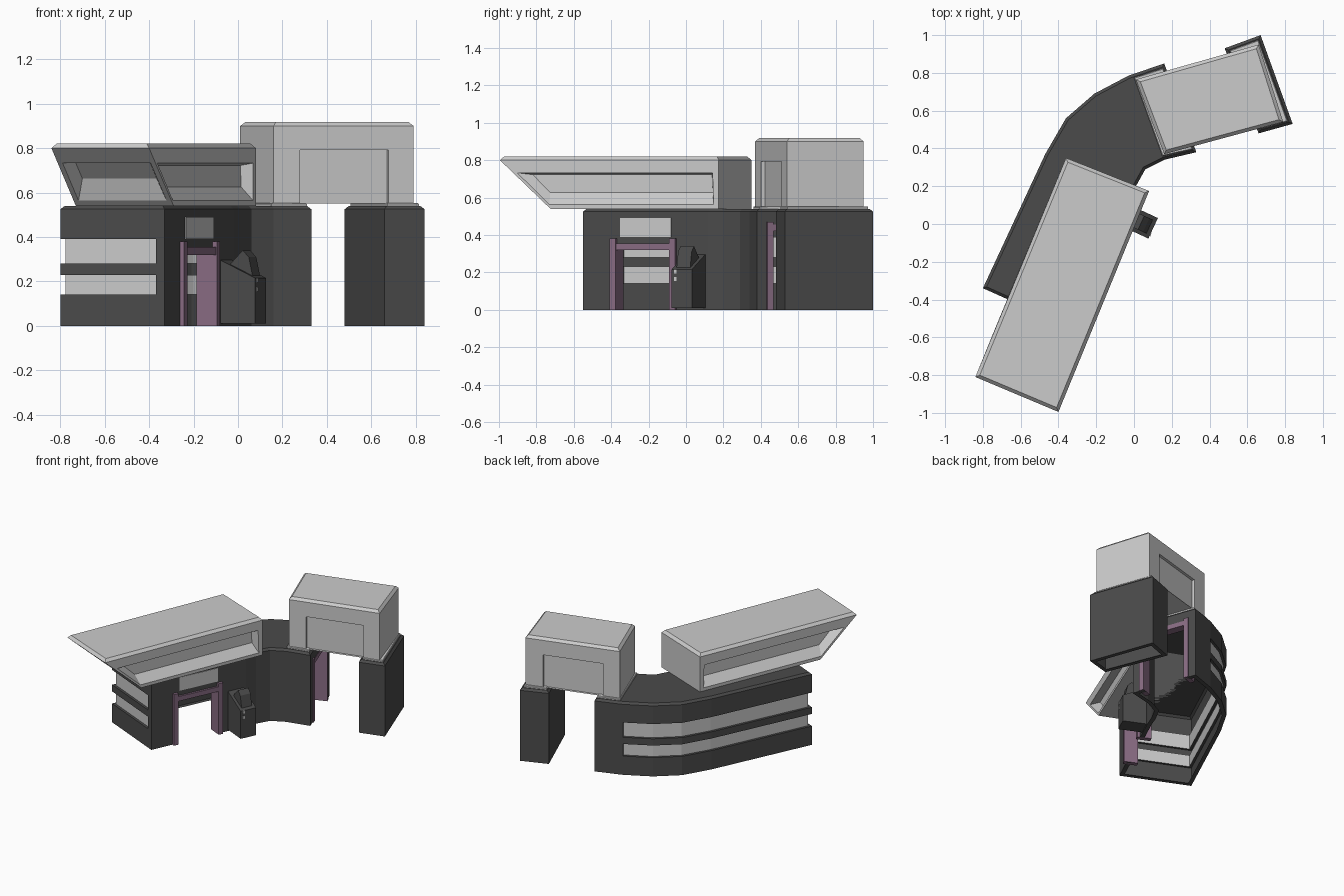
import bpy, bmesh
from mathutils import Vector as V

if "Cube" in bpy.data.objects:
    bpy.data.objects.remove(bpy.data.objects["Cube"])


def material(name, rgb):
    m = bpy.data.materials.new(name)
    m.diffuse_color = (*rgb, 1)
    m.use_nodes = True
    m.node_tree.nodes["Principled BSDF"].inputs["Base Color"].default_value = m.diffuse_color
    return m


DARK = material("dark_panel", (0.07, 0.07, 0.07))
PINK = material("mauve_frame", (0.25, 0.15, 0.23))


def build(name, polys, mat=None):
    bm = bmesh.new()
    for p in polys:
        bm.faces.new([bm.verts.new(c) for c in p])
    bmesh.ops.remove_doubles(bm, verts=bm.verts, dist=0.0005)
    me = bpy.data.meshes.new(name)
    bm.to_mesh(me)
    bm.free()
    ob = bpy.data.objects.new(name, me)
    bpy.context.collection.objects.link(ob)
    if mat:
        me.materials.append(mat)
    return ob


def offset(pts, d):
    """Mitred inward offset of a counter-clockwise outline."""
    out = []
    for i, p in enumerate(pts):
        a, p, b = V(pts[i - 1]), V(p), V(pts[(i + 1) % len(pts)])
        e, f = (p - a).normalized(), (b - p).normalized()
        n, m = V((-e.y, e.x)), V((-f.y, f.x))
        out.append(tuple(p + (n + m) * d / (1 + n.dot(m))))
    return out


def at(pts, z):
    return [V((p[0], p[1], z)) for p in pts]


def bridge(lo, hi, skip=()):
    n = len(lo)
    return [[lo[i], lo[(i + 1) % n], hi[(i + 1) % n], hi[i]] for i in range(n) if i not in skip]


def recess(quad, outer, inner, depth):
    """Wall quad with a sunken panel; outer/inner are (u0, u1, v0, v1)."""
    a, b, c, d = quad
    n = (b - a).cross(d - a).normalized()

    def ring(r, k):
        return [a.lerp(b, u).lerp(d.lerp(c, u), v) - n * k
                for u, v in ((r[0], r[2]), (r[1], r[2]), (r[1], r[3]), (r[0], r[3]))]
    o, i = ring(outer, 0), ring(inner, depth)
    skip = (0,) if outer[2] == 0 else ()
    return bridge(quad, o, skip) + bridge(o, i) + [i]


def prism(name, pts, z0, z1, bevel, mat=None, hollow=False):
    a, b, c = at(pts, z0), at(pts, z1 - bevel), at(offset(pts, bevel), z1)
    base = bridge(at(offset(pts, 0.03), z0), a) if hollow else [a[::-1]]
    return build(name, bridge(a, b) + bridge(b, c) + [c] + base, mat)


def along(o, d, t, n, z):
    return V((o[0] + d[0] * t + d[1] * n, o[1] + d[1] * t - d[0] * n, z))


def wall_profile(name, o, d, t0, t1, prof, mat=None):
    """Extrude an (outward, z) profile along a wall from t0 to t1."""
    a = [along(o, d, t0, n, z) for n, z in prof]
    b = [along(o, d, t1, n, z) for n, z in prof]
    return build(name, bridge(b, a) + [b, a[::-1]], mat)


def wall_box(name, o, d, t0, t1, n0, n1, z0, z1, mat=None):
    return wall_profile(name, o, d, t0, t1, [(n0, z0), (n1, z0), (n1, z1), (n0, z1)], mat)


# Curved main building: footprint, counter-clockwise
W, WD = (-0.33, -0.55), (0.42, 0.907)
E, ED = (0.33, 0.38), (-0.34, 0.94)
foot = [W, along(W, WD, 0.2, 0, 0)[:2], along(W, WD, 0.515, 0, 0)[:2],
        (-0.02, 0.12), (0.01, 0.2), (0.06, 0.29), (0.16, 0.34), E,
        along(E, ED, 0.09, 0, 0)[:2], along(E, ED, 0.41, 0, 0)[:2],
        (0.16, 0.85), (-0.03, 0.785), (-0.21, 0.69), (-0.36, 0.56), (-0.47, 0.37),
        (-0.80, -0.34), (-0.37, -0.532)]
strip = range(11, 16)
levels = [0, 0.14, 0.23, 0.28, 0.32, 0.39, 0.44, 0.525]
walls = []
for k in range(len(levels) - 1):
    skip = set(strip) if k in (1, 3, 4) else set()
    if k < 4:
        skip.add(1)
    if k < 6:
        skip.add(8)
    walls += bridge(at(foot, levels[k]), at(foot, levels[k + 1]), skip)
top = at(offset(foot, 0.015), 0.54)
walls += bridge(at(foot, 0.525), top) + [top]
walls += bridge(at(offset(foot, 0.03), 0), at(foot, 0), (1, 8))
build("main_building", walls, DARK)

# Recessed wrap-around window strips with ledges
inset = offset(foot, 0.018)
for z0, z1 in ((0.14, 0.23), (0.28, 0.39)):
    lo, hi, gl, gh = at(foot, z0), at(foot, z1), at(inset, z0), at(inset, z1)
    rest = [i for i in range(len(foot)) if i not in strip]
    build("window_strip", bridge(gl, gh, rest))
    ends = [[lo[11], gl[11], gh[11], hi[11]], [gl[16], lo[16], hi[16], gh[16]]]
    build("window_ledge", bridge(lo, gl, rest) + bridge(gh, hi, rest) + ends, DARK)

# Portal frames: side entrance and passage door
for o, d, t0, t1, h, beam in ((W, WD, 0.165, 0.55, 0.38, 0.32), (E, ED, 0.055, 0.445, 0.47, 0.42)):
    out = 0.02 if o is W else 0.008
    wall_box("door_post", o, d, t0, t0 + 0.035, -0.08, out, 0, h, PINK)
    wall_box("door_post", o, d, t1 - 0.035, t1, -0.08, out, 0, h, PINK)
    wall_box("door_beam", o, d, t0 + 0.03, t1 - 0.03, -0.06, out - 0.005, beam, beam + 0.035, PINK)
wall_box("sign_panel", W, WD, 0.22, 0.52, -0.01, 0.004, 0.39, 0.49)

# Kiosk beside the entrance
wall_profile("kiosk_body", W, WD, 0.60, 0.72,
             [(-0.01, 0.01), (0.17, 0.01), (0.17, 0.215), (0.15, 0.225), (-0.01, 0.30)], DARK)
wall_profile("kiosk_hood", W, WD, 0.62, 0.70,
             [(0.03, 0.27), (0.15, 0.22), (0.13, 0.31), (0.10, 0.34)], DARK)
for z in (0.155, 0.195):
    wall_box("kiosk_button", W, WD, 0.615, 0.63, 0.165, 0.174, z, z + 0.02)

# Free-standing pillar and light plates under the bridge room
pillar = [(0.66, 0.48), (0.84, 0.53), (0.67, 1.0), (0.48, 0.93)]
prism("pillar", pillar, 0, 0.54, 0.015, DARK, hollow=True)
prism("pillar_plate", offset(pillar, 0.02), 0.53, 0.553, 0.004)
prism("building_plate", [(0.15, 0.36), (0.31, 0.395), (0.155, 0.825), (0.0, 0.775)], 0.53, 0.553, 0.004)

# Bridge room with shallow panels front and back
room = [(0.16, 0.37), (0.79, 0.54), (0.66, 0.95), (0.01, 0.765)]
lo, hi, cap = at(room, 0.55), at(room, 0.90), at(offset(room, 0.018), 0.918)
q = bridge(lo, hi)
r = (0.19, 0.82, 0, 0.69)
build("bridge_room", recess(q[0], r, r, 0.02) + [q[1], q[3]] + recess(q[2], r, r, 0.02)
      + bridge(hi, cap) + [cap, lo[::-1]])

# Overhanging upper hall with slanted front and sunken windows
roof = [(-0.84, -0.81), (-0.40, -0.995), (0.08, 0.175), (-0.36, 0.35)]
floor = [(-0.73, -0.54), (-0.29, -0.725)] + roof[2:]
lo, hi, cap = at(floor, 0.54), at(roof, 0.80), at(offset(roof, 0.018), 0.82)
q = bridge(lo, hi)
build("upper_hall",
      recess(q[0], (0.05, 0.95, 0.09, 0.74), (0.12, 0.88, 0.33, 0.70), 0.05)
      + recess(q[1], (0.02, 0.97, 0.09, 0.74), (0.07, 0.95, 0.33, 0.70), 0.05)
      + [q[2]]
      + recess(q[3], (0.03, 0.98, 0.09, 0.74), (0.05, 0.93, 0.33, 0.70), 0.05)
      + bridge(hi, cap) + [cap, lo[::-1]])
